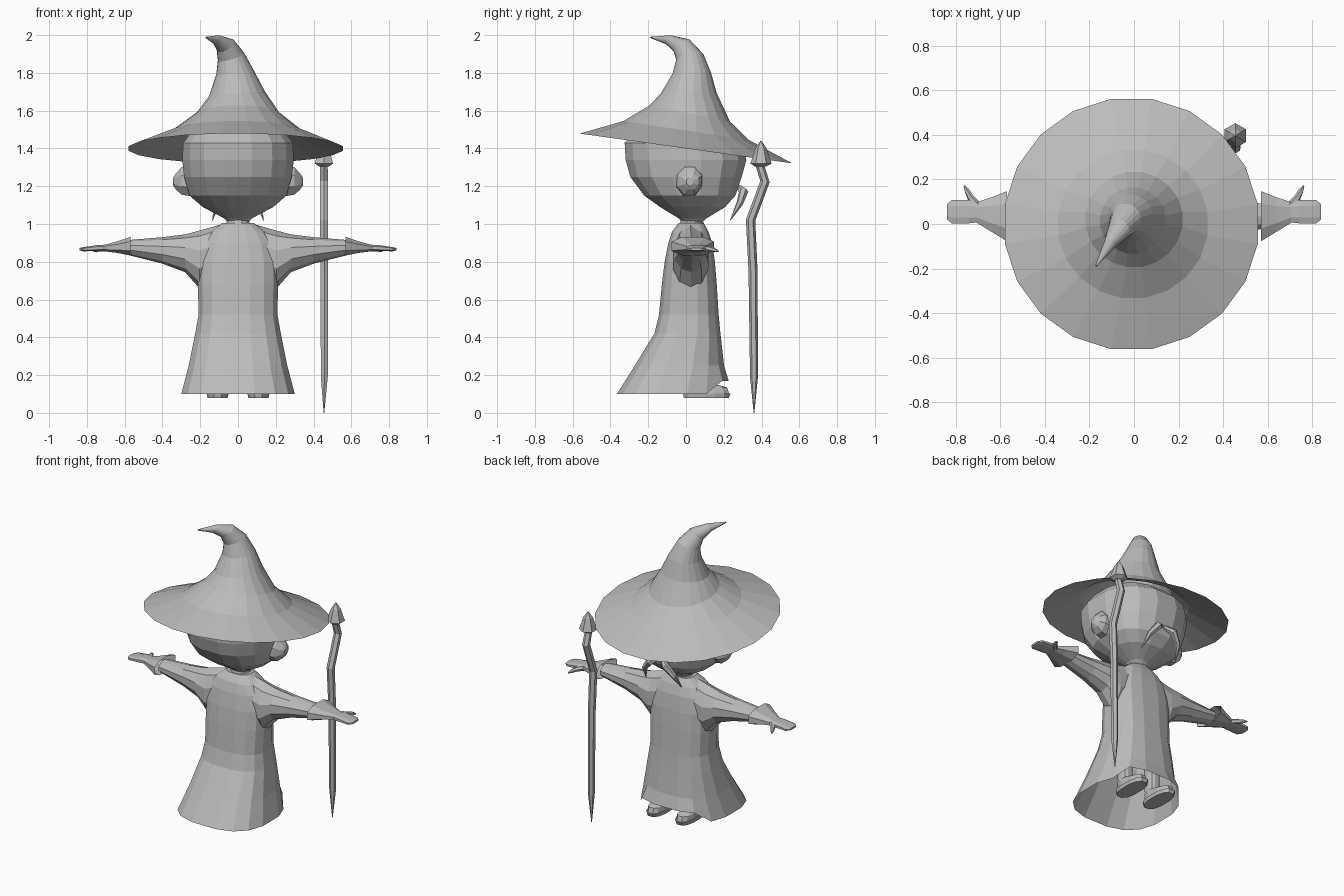
import bpy, bmesh, math
from mathutils import Vector

grey = bpy.data.materials.new("clay_grey")
grey.diffuse_color = (0.5, 0.5, 0.5, 1)


def finish(name, bm, mirror=False):
    bmesh.ops.recalc_face_normals(bm, faces=bm.faces[:])
    me = bpy.data.meshes.new(name)
    bm.to_mesh(me)
    bm.free()
    me.materials.append(grey)
    ob = bpy.data.objects.new(name, me)
    bpy.context.collection.objects.link(ob)
    if mirror:
        ob.modifiers.new("mirror", 'MIRROR')
    return ob


def loft(name, rings, caps=(True, True), mirror=False):
    """Skin a list of point rings."""
    bm = bmesh.new()
    vs = [[bm.verts.new(p) for p in r] for r in rings]
    n = len(vs[0])
    for a, b in zip(vs, vs[1:]):
        for i in range(n):
            j = (i + 1) % n
            bm.faces.new((a[i], a[j], b[j], b[i]))
    for cap, ring in zip(caps, (vs[0], vs[-1])):
        if cap:
            bm.faces.new(ring)
    return finish(name, bm, mirror)


def oval(c, u, v, n, power=1.0, turn=0.5):
    """Ring around c spanned by u and v; power below 1 squares it off."""
    pts = []
    for i in range(n):
        t = 2 * math.pi * (i + turn) / n
        a, b = math.cos(t), math.sin(t)
        a = math.copysign(abs(a) ** power, a)
        b = math.copysign(abs(b) ** power, b)
        pts.append(Vector(c) + Vector(u) * a + Vector(v) * b)
    return pts


def level(z, rx, y0, y1, n, power=1.0, slope=0.0):
    """Horizontal ring from y0 to y1, optionally tipped along y."""
    ry = (y1 - y0) / 2
    return oval((0, (y0 + y1) / 2, z), (rx, 0, 0), (0, ry, ry * slope), n, power)


def across(x, y0, y1, z0, z1, n, power=1.0):
    """Ring facing along x."""
    return oval((x, (y0 + y1) / 2, (z0 + z1) / 2),
                (0, (y1 - y0) / 2, 0), (0, 0, (z1 - z0) / 2), n, power)


def tube(name, path, radii, n, mirror=False):
    """Tapered tube through path points."""
    pts = [Vector(p) for p in path]
    rings = []
    for i, (p, r) in enumerate(zip(pts, radii)):
        d = (pts[min(i + 1, len(pts) - 1)] - pts[max(i - 1, 0)]).normalized()
        u = d.cross(Vector((0, 1, 0.01))).normalized()
        rings.append(oval(p, u * r, d.cross(u) * r, n))
    return loft(name, rings, mirror=mirror)


# Hat: wide tipped brim, cone and curled tip (centre, radius, ring tilt in x, in y)
hat = [((-0.012, 0, 1.40), 0.575, 0, -0.14), ((-0.005, 0, 1.495), 0.34, 0, -0.15),
       ((0.0, 0.02, 1.585), 0.22, 0, -0.2), ((-0.005, 0.015, 1.69), 0.15, 0.08, 0),
       ((-0.015, 0.03, 1.8), 0.102, 0.1, 0.05), ((-0.037, 0.02, 1.885), 0.073, 0.3, 0.2),
       ((-0.066, -0.022, 1.945), 0.053, 0.6, 0.6), ((-0.11, -0.09, 1.975), 0.028, 1.2, 1.2),
       ((-0.17, -0.187, 1.988), 0.004, 1.2, 1.2)]
rings = []
for c, r, sx, sy in hat:
    w = Vector((-sx, -sy, 1)).normalized()
    u = Vector((0, 1, 0)).cross(w).normalized()
    rings.append(oval(c, u * r, w.cross(u) * r, 20))
loft("hat", rings, (False, True))

# Head
head = [(1.01, 0.055, -0.02, 0.09), (1.03, 0.075, -0.04, 0.11), (1.09, 0.19, -0.14, 0.21),
        (1.15, 0.26, -0.225, 0.265), (1.25, 0.29, -0.3, 0.30), (1.34, 0.3, -0.325, 0.325),
        (1.43, 0.295, -0.33, 0.30), (1.50, 0.24, -0.27, 0.22), (1.56, 0.12, -0.14, 0.12)]
loft("head", [level(z, rx, a, b, 16, 0.85) for z, rx, a, b in head])

# Ears
loft("ear", [across(0.25, -0.06, 0.09, 1.14, 1.32, 8),
             across(0.30, -0.05, 0.09, 1.15, 1.305, 8),
             across(0.33, -0.02, 0.07, 1.18, 1.27, 8),
             across(0.345, 0.0, 0.04, 1.205, 1.245, 8)], mirror=True)

# Drooping moustache
tube("moustache", [(0.01, 0.275, 1.20), (0.06, 0.305, 1.17), (0.11, 0.285, 1.11),
                   (0.135, 0.235, 1.02)], [0.012, 0.025, 0.018, 0.002], 6, True)

# Robe: open at the hem, trailing at -y, hem lifted over the toes
robe = [(0.10, 0.305, -0.37, 0.21), (0.25, 0.265, -0.275, 0.205), (0.42, 0.23, -0.17, 0.185),
        (0.52, 0.212, -0.145, 0.175), (0.68, 0.215, -0.13, 0.165), (0.80, 0.215, -0.115, 0.155),
        (0.90, 0.19, -0.095, 0.14), (0.96, 0.15, -0.075, 0.12), (1.005, 0.085, -0.04, 0.095)]
rings = [level(z, rx, a, b, 16, 0.75) for z, rx, a, b in robe]
for p in rings[0]:
    if p.y > 0.15:
        p.z, p.y = 0.17, p.y + 0.02
loft("robe", rings, (False, True))
loft("collar", [level(0.98, 0.07, -0.04, 0.10, 12), level(1.025, 0.06, -0.03, 0.09, 12)])

# Sleeves
sleeve = [(0.10, -0.07, 0.12, 0.70, 0.995), (0.205, -0.075, 0.125, 0.66, 0.965),
          (0.28, -0.065, 0.12, 0.745, 0.945), (0.40, -0.045, 0.105, 0.79, 0.93),
          (0.58, -0.025, 0.095, 0.835, 0.915)]
loft("sleeve", [across(x, a, b, c, d, 10) for x, a, b, c, d in sleeve], mirror=True)

# Flared glove cuffs, open towards the sleeve
cuff = [(0.57, -0.085, 0.155, 0.83, 0.935), (0.64, -0.04, 0.125, 0.845, 0.91),
        (0.71, 0.005, 0.10, 0.855, 0.89)]
loft("glove_cuff", [across(x, a, b, c, d, 8, 0.8) for x, a, b, c, d in cuff],
     (False, True), True)

# Hands and thumbs
hand = [(0.67, 0.01, 0.095, 0.855, 0.893), (0.74, 0.0, 0.11, 0.855, 0.89),
        (0.82, 0.0, 0.11, 0.855, 0.878), (0.84, 0.02, 0.09, 0.86, 0.873)]
loft("hand", [across(x, a, b, c, d, 8, 0.75) for x, a, b, c, d in hand], mirror=True)
tube("thumb", [(0.70, 0.08, 0.872), (0.735, 0.12, 0.868), (0.75, 0.15, 0.862),
               (0.762, 0.172, 0.855)], [0.018, 0.015, 0.012, 0.004], 6, True)


# Shoes with soles, and legs inside the robe
def foot_ring(z, rx, y0, y1):
    return [p + Vector((0.108, 0, 0)) for p in level(z, rx, y0, y1, 12, 0.8)]


loft("sole", [foot_ring(0.08, 0.055, -0.015, 0.23), foot_ring(0.103, 0.06, -0.02, 0.24)],
     mirror=True)
loft("shoe", [foot_ring(0.10, 0.053, -0.012, 0.232), foot_ring(0.135, 0.05, -0.008, 0.22),
              foot_ring(0.16, 0.045, -0.005, 0.13)], mirror=True)
loft("leg", [foot_ring(0.15, 0.04, 0, 0.09), foot_ring(0.5, 0.045, -0.01, 0.09)], mirror=True)

# Crooked staff with a pointed head
tube("staff", [(0.455, 0.36, 0.0), (0.457, 0.36, 0.19), (0.457, 0.355, 0.75),
               (0.455, 0.342, 1.02), (0.455, 0.418, 1.225), (0.455, 0.385, 1.33)],
     [0.002, 0.021, 0.024, 0.025, 0.025, 0.022], 6)
tip = [(1.305, 0.03, 0.395), (1.32, 0.056, 0.397), (1.40, 0.03, 0.397), (1.44, 0.003, 0.397)]
loft("staff_head", [oval((0.455, y, z), (r, 0, 0), (0, r, 0), 6) for z, r, y in tip])
